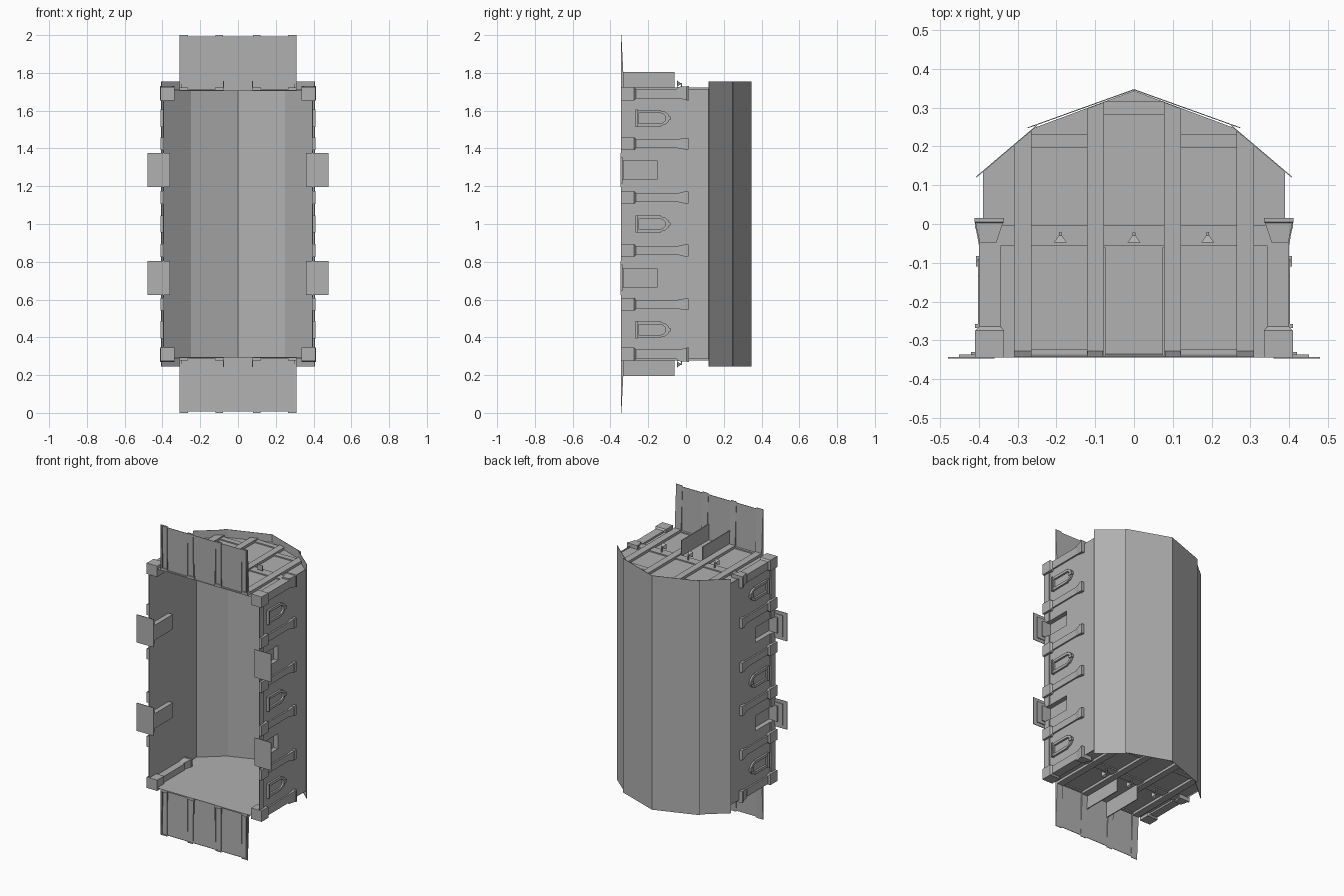
import bpy, bmesh
from math import cos, sin, pi

if "Cube" in bpy.data.objects:
    bpy.data.objects.remove(bpy.data.objects["Cube"])

grey = bpy.data.materials.new("mid_grey")
grey.diffuse_color = (.44, .44, .44, 1)
grey.use_nodes = True
grey.node_tree.nodes["Principled BSDF"].inputs["Base Color"].default_value = grey.diffuse_color

# Every part is built relative to the hall centre (0,0,1), then mirrored.
def make(name, verts, faces, mx=True, mz=True):
    me = bpy.data.meshes.new(name)
    me.from_pydata(verts, [], faces)
    bm = bmesh.new()
    bm.from_mesh(me)
    bmesh.ops.recalc_face_normals(bm, faces=bm.faces)
    bm.to_mesh(me)
    bm.free()
    me.materials.append(grey)
    ob = bpy.data.objects.new(name, me)
    ob.location = (0, 0, 1)
    bpy.context.collection.objects.link(ob)
    if mx or mz:
        m = ob.modifiers.new("mirror", 'MIRROR')
        m.use_axis = (mx, False, mz)
        m.use_mirror_merge = False
    return ob

def rings(name, loops, caps=True, closed=False, **k):
    n, r = len(loops[0]), len(loops)
    v = [p for l in loops for p in l]
    f = []
    for i in range(r if closed else r - 1):
        j = (i + 1) % r
        for a in range(n):
            b = (a + 1) % n
            f.append((i*n + a, i*n + b, j*n + b, j*n + a))
    if caps and not closed:
        f += [tuple(range(n)), tuple(range((r - 1)*n, r*n))]
    return make(name, v, f, **k)

def box(name, x, y, w, **k):
    return rings(name, [[(x[0], b, w[0]), (x[1], b, w[0]), (x[1], b, w[1]), (x[0], b, w[1])] for b in y], **k)

def column(name, sections):
    # sections: (y, x0, x1, w0, w1)
    return rings(name, [[(a, y, c), (b, y, c), (b, y, d), (a, y, d)] for y, a, b, c, d in sections])

def prism_z(name, pts, w0, w1, **k):
    return rings(name, [[(x, y, w) for x, y in pts] for w in (w0, w1)], **k)

G = -0.345   # ground level of the hall (its up axis is +y)
E = -0.705   # end wall plane
W = .3905    # inner face of parts applied to the side walls

# gambrel roof: upper sheets overlap the lower ones
prism_z("roof_upper", [(0, .348), (.275, .249), (.274, .247), (0, .345)], -.755, .755, mz=False)
prism_z("roof_lower", [(.25, .256), (.408, .122), (.406, .120), (.25, .253)], -.755, .755, mz=False)

# end walls
gable = [(-.39, G), (.39, G), (.39, .135), (.255, .249), (0, .344), (-.255, .249), (-.39, .135)]
make("end_wall", [(x, y, E) for x, y in gable], [tuple(range(7))], mx=False)

# side walls with two recessed doorways each
D0, D1, DT, RX = -.333, -.237, -.15, .36
quads = [[(.39, G, a), (.39, .135, a), (.39, .135, b), (.39, G, b)] for a, b in ((E - .01, D0), (D1, 0))]
quads += [
    [(.39, DT, D0), (.39, .135, D0), (.39, .135, D1), (.39, DT, D1)],
    [(RX, G, D0), (RX, DT, D0), (RX, DT, D1), (RX, G, D1)],
    [(.39, DT, D0), (RX, DT, D0), (RX, DT, D1), (.39, DT, D1)]]
quads += [[(.39, G, w), (.39, DT, w), (RX, DT, w), (RX, G, w)] for w in (D0, D1)]
make("side_wall", [p for q in quads for p in q], [tuple(range(4*i, 4*i + 4)) for i in range(len(quads))])

# low plinth between the doorways
for a, b in ((E, D0), (D1, 0)):
    box("plinth", (W, .396), (G, -.30), (a, b))

# doorsteps
for x1, h, y0, y1 in ((.48, .09, -.347, -.343), (.452, .07, -.343, -.337), (.42, .05, -.337, -.330)):
    box("doorstep", (RX, x1), (y0, y1), (-.285 - h, -.285 + h))

# wall pilasters
for c in (-.14, -.425):
    column("pilaster", [(y, W, x, c - h, c + h) for y, x, h in (
        (G, .41, .034), (-.275, .41, .034), (-.265, .40, .022), (-.055, .40, .022),
        (-.012, .408, .029), (-.012, .41, .031), (.012, .41, .031))])

# corner pilasters
column("corner_pilaster", [
    (G, .335, .41, -.725, -.655), (-.275, .335, .41, -.725, -.655),
    (-.265, .345, .40, -.716, -.665), (-.048, .345, .40, -.716, -.665),
    (-.048, .355, .398, -.726, -.665), (.003, .338, .409, -.728, -.657),
    (.005, .335, .412, -.730, -.655), (.015, .335, .412, -.730, -.655)])

# arched window frames with sill and keystone
def arch(h, y0, y1, top, shoulder):
    pts = [(y0, -h), (y1, -h)]
    pts += [(y1 + (top - y1)*sin(pi*i/6), -h*shoulder*cos(pi*i/6)) for i in range(7)]
    return pts + [(y1, h), (y0, h)]

for c, mz in ((-.56, True), (0, False)):
    outer, inner = arch(.044, -.268, -.132, -.088, .9), arch(.027, -.252, -.135, -.108, .99)
    loops = [[(x, y, c + w) for y, w in p] for x, p in
             ((W, outer), (.402, outer), (.402, inner), (W, inner))]
    rings("window_frame", loops, closed=True, mz=mz)
    box("window_sill", (W, .41), (-.268, -.258), (c - .046, c + .046), mz=mz)
    box("window_keystone", (W, .407), (-.11, -.083), (c - .009, c + .009), mz=mz)

# timber framing on the end walls, posts standing proud of the beams
def timber(name, pts, depth=.017, mx=True):
    prism_z(name, pts, E - depth, E - .0005, mx=mx)

def rect(x0, x1, y0, y1):
    return [(x0, y0), (x1, y0), (x1, y1), (x0, y1)]

timber("inner_post", [(.078, G), (.121, G), (.121, .298), (.078, .314)])
timber("outer_post", [(.265, G), (.31, G), (.31, .202), (.265, .240)])
timber("cross_beam", rect(-.39, .39, -.057, -.003), .008, mx=False)
timber("upper_beam", rect(.121, .265, .196, .232), .008)
timber("ridge_beam", rect(-.078, .078, .282, .316), .008, mx=False)
timber("sill_beam", rect(.121, .31, G, -.322), .008)

# open double doors
box("door_leaf", (.073, .079), (G, -.06), (-.805, E))

# ramps: sloping sheets with hollow wedge-shaped ribs, open underneath
def wedge(name, x0, x1, tip, rise, mx=True):
    v = [(x, y, w) for x in (x0, x1) for y, w in ((G, tip), (G + .003, tip), (G + rise, E), (G, E))]
    make(name, v, [(0, 1, 2, 3), (4, 5, 6, 7), (1, 2, 6, 5), (0, 1, 5, 4)], mx=mx)

wedge("ramp", -.30, .30, -.993, .009, mx=False)
wedge("ramp_rib", .08, .12, -1.0, .018)
wedge("ramp_edge_rib", .265, .31, -1.0, .018)

# small pyramid lamps above the doors
def lamp(x, mx):
    loops = [[(x + a*r, y, -.743 + b*r) for a, b in ((-1, -1), (1, -1), (1, 1), (-1, 1))]
             for y, r in ((-.048, .017), (-.030, .004), (-.022, .004))]
    rings("lamp_shade", loops, mx=mx)
    box("lamp_arm", (x - .003, x + .003), (-.026, -.020), (-.746, E), mx=mx)

lamp(0, False)
lamp(.19, True)
